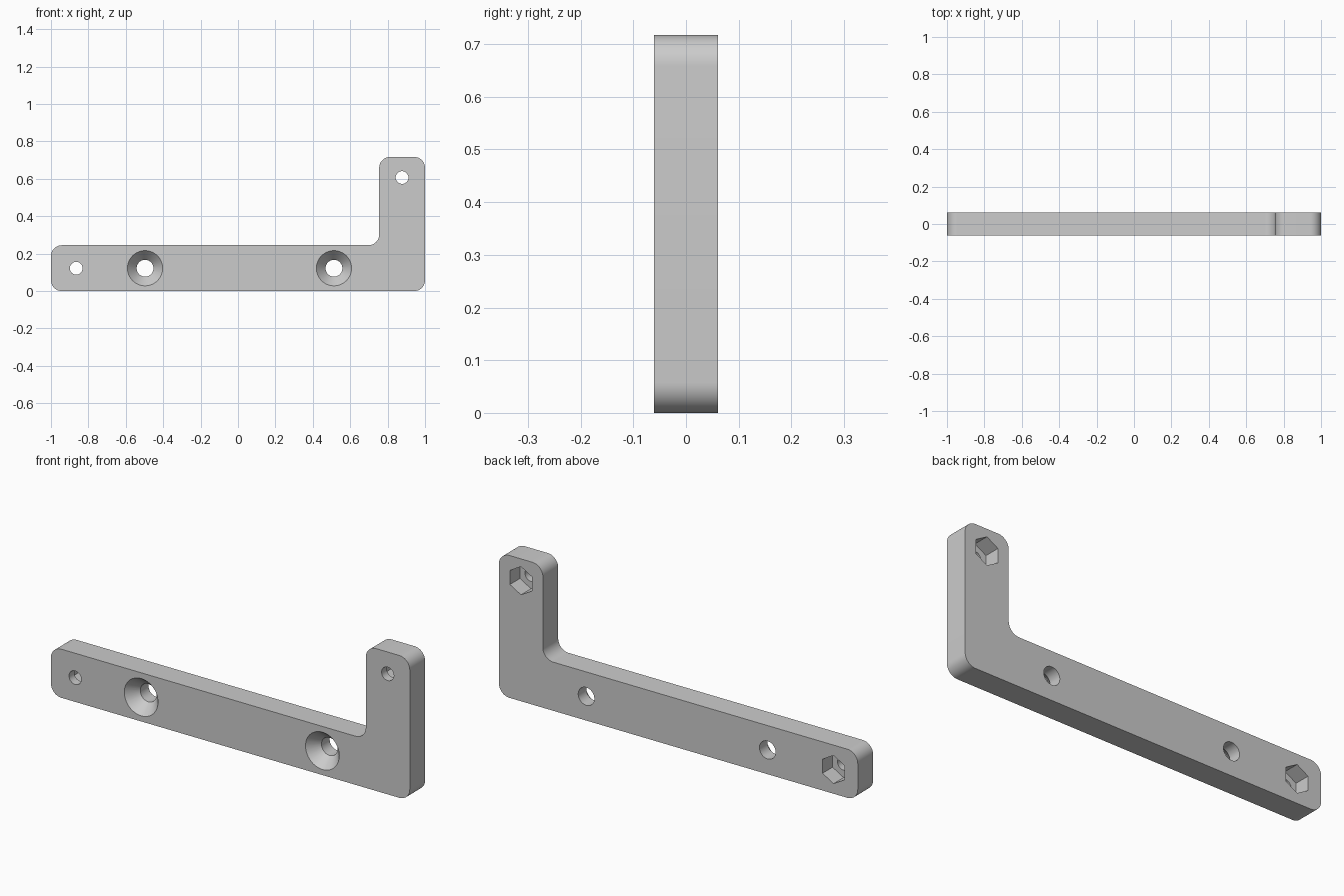
import bpy
import bmesh
import math
from mathutils import Matrix

if "Cube" in bpy.data.objects:
    bpy.data.objects.remove(bpy.data.objects["Cube"], do_unlink=True)

HALF = 0.061      # half of the plate thickness
ROUND = 0.058     # corner radius
OVER = 0.02       # how far cutters stick out of the plate

grey = bpy.data.materials.new("light grey")
grey.use_nodes = True
grey.diffuse_color = (0.6, 0.6, 0.6, 1)
grey.node_tree.nodes["Principled BSDF"].inputs["Base Color"].default_value = grey.diffuse_color


def add_object(name, bm):
    bmesh.ops.recalc_face_normals(bm, faces=bm.faces)
    mesh = bpy.data.meshes.new(name)
    bm.to_mesh(mesh)
    bm.free()
    mesh.materials.append(grey)
    obj = bpy.data.objects.new(name, mesh)
    bpy.context.collection.objects.link(obj)
    return obj


# L-shaped plate: extruded outline with every corner rounded
outline = [(-1, 0), (1, 0), (1, 0.717), (0.755, 0.717), (0.755, 0.245), (-1, 0.245)]
bm = bmesh.new()
face = bm.faces.new([bm.verts.new((x, -HALF, z)) for x, z in outline])
extruded = bmesh.ops.extrude_face_region(bm, geom=[face])["geom"]
bmesh.ops.translate(bm, vec=(0, 2 * HALF, 0),
                    verts=[v for v in extruded if isinstance(v, bmesh.types.BMVert)])
corners = [e for e in bm.edges if abs(e.verts[0].co.y - e.verts[1].co.y) > HALF]
bmesh.ops.bevel(bm, geom=corners, offset=ROUND, segments=12, profile=0.5, affect='EDGES')
bracket = add_object("bracket", bm)


def cut(x, z, y_front, y_back, r_front, r_back, sides=64):
    """Cut a straight or tapered hole along y, with a corner at the top."""
    bm = bmesh.new()
    bmesh.ops.create_cone(bm, cap_ends=True, segments=sides, radius1=r_front,
                          radius2=r_back, depth=y_back - y_front)
    bmesh.ops.transform(bm, matrix=Matrix.Rotation(-math.pi / 2, 4, 'X'), verts=bm.verts)
    bmesh.ops.translate(bm, vec=(x, (y_front + y_back) / 2, z), verts=bm.verts)
    cutter = add_object("hole_cutter", bm)
    cutter.hide_render = True
    mod = bracket.modifiers.new("hole", 'BOOLEAN')
    mod.operation = 'DIFFERENCE'
    mod.solver = 'EXACT'
    mod.object = cutter
    bpy.ops.object.modifier_apply(modifier=mod.name)
    bpy.data.objects.remove(cutter, do_unlink=True)


bpy.ops.object.select_all(action='DESELECT')
bracket.select_set(True)
bpy.context.view_layer.objects.active = bracket

# Bolt holes with hexagonal nut pockets in the back
for x, z in [(-0.865, 0.122), (0.877, 0.607)]:
    cut(x, z, -HALF - OVER, HALF + OVER, 0.034, 0.034)
    cut(x, z, HALF - 0.08, HALF + OVER, 0.071, 0.071, sides=6)

# Countersunk screw holes, wide at the front
SINK, WIDE, NARROW = 0.057, 0.094, 0.045
slope = (WIDE - NARROW) / SINK
for x in (-0.497, 0.513):
    cut(x, 0.122, -HALF - OVER, HALF + OVER, NARROW, NARROW)
    cut(x, 0.122, -HALF - OVER, SINK - HALF, WIDE + slope * OVER, NARROW)

bpy.ops.object.shade_smooth_by_angle(angle=math.radians(30))
